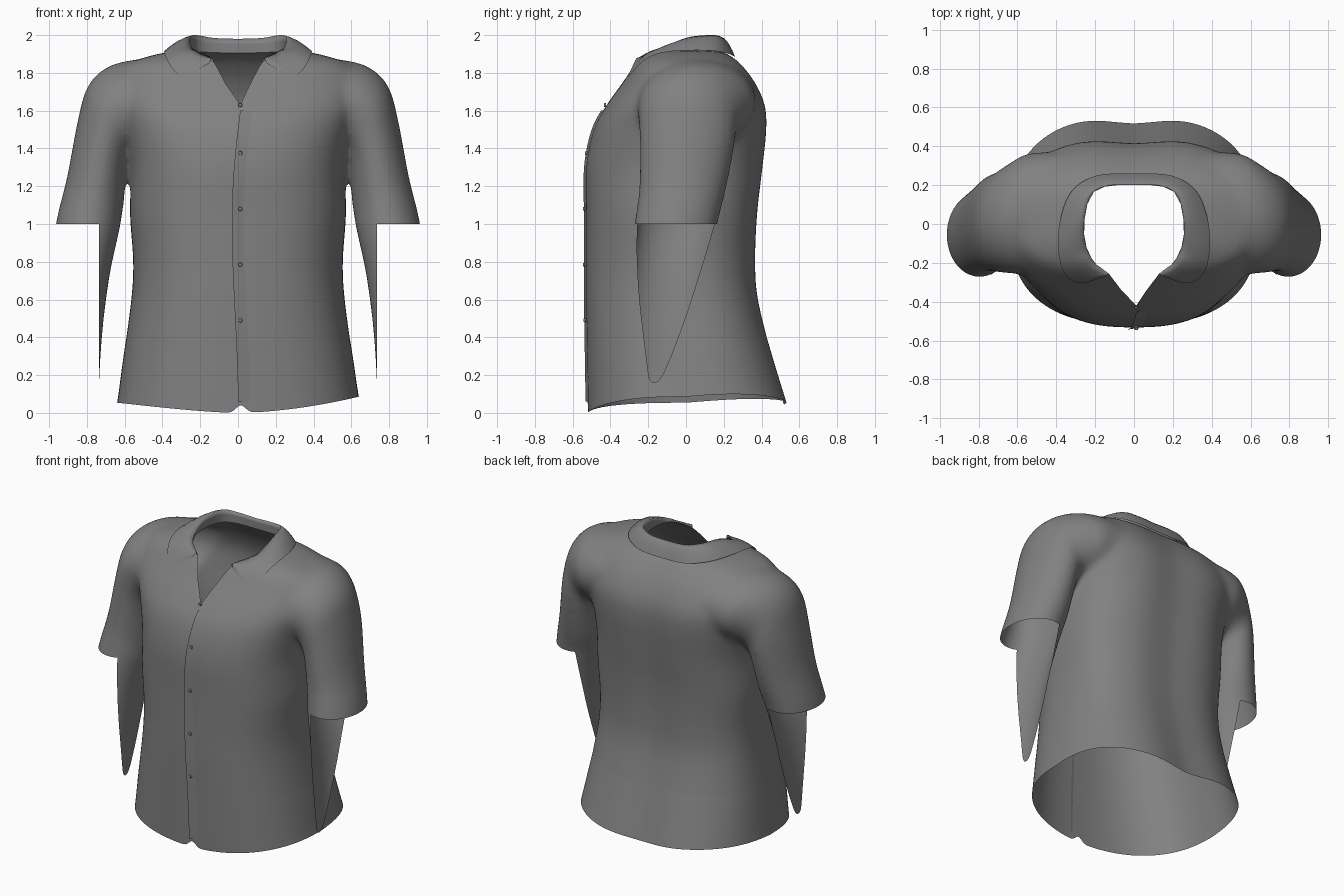
import bpy, bmesh, math
from mathutils import Vector
from mathutils.bvhtree import BVHTree

if "Cube" in bpy.data.objects:
    bpy.data.objects.remove(bpy.data.objects["Cube"])

cloth = bpy.data.materials.new("grey cloth")
cloth.use_nodes = True
GREY = (0.22, 0.22, 0.22, 1)
cloth.diffuse_color = GREY
cloth.node_tree.nodes["Principled BSDF"].inputs["Base Color"].default_value = GREY


def add_object(name, bm):
    mesh = bpy.data.meshes.new(name)
    bm.to_mesh(mesh)
    bm.free()
    obj = bpy.data.objects.new(name, mesh)
    bpy.context.collection.objects.link(obj)
    mesh.materials.append(cloth)
    for p in mesh.polygons:
        p.use_smooth = True
    return obj


def spline(a, b, c, d, t):
    return b + t / 2 * (c - a + t * (2 * a - 5 * b + 4 * c - d + t * (3 * (b - c) + d - a)))


def refine(rows, steps=5):
    """Smoothly interpolate rows of numbers."""
    padded = [rows[0]] + list(rows) + [rows[-1]]
    out = [[spline(*column, s / steps) for column in zip(*padded[i:i + 4])]
           for i in range(len(rows) - 1) for s in range(steps)]
    return out + [list(rows[-1])]


def loft(bm, rings, closed=True):
    loops = [[bm.verts.new(p) for p in ring] for ring in rings]
    n = len(loops[0])
    for lo, hi in zip(loops, loops[1:]):
        for i in range(n if closed else n - 1):
            j = (i + 1) % n
            bm.faces.new((lo[i], lo[j], hi[j], hi[i]))
    if closed:
        bm.faces.new(loops[0])
        bm.faces.new(loops[-1])


def power(v, e):
    return math.copysign(abs(v) ** e, v)


def torso_point(a, z, width, front, back):
    x = width * power(math.cos(a), .78)
    y = power(math.sin(a), .78)
    spine = 1 - .07 * math.exp(-(x / .18) ** 2)
    return (x, y * (back * spine if y > 0 else front), z)


ANGLES = [2 * math.pi * i / 64 for i in range(64)]

# Torso sections: height, half width, front depth, back depth
torso = [(-.15, .665, .515, .59), (0, .64, .52, .555), (.3, .605, .525, .475),
         (.6, .565, .53, .4), (.8, .555, .53, .385), (1.05, .572, .53, .395),
         (1.3, .57, .53, .425), (1.5, .61, .49, .445), (1.63, .66, .42, .435),
         (1.75, .66, .335, .38), (1.84, .6, .275, .31), (1.88, .5, .235, .265),
         (1.91, .37, .18, .21), (1.92, .2, .1, .12)]
# Sleeve sections: inner x, z, outer x, z, centre y, half depth
sleeve = [(.3, 1.45, .36, 1.88, .07, .3), (.49, 1.41, .58, 1.865, .055, .31),
          (.55, 1.38, .71, 1.82, .03, .285), (.575, 1.34, .8, 1.72, .01, .26),
          (.59, 1.27, .85, 1.54, .005, .25), (.608, 1.1, .905, 1.25, -.02, .23),
          (.625, .98, .965, 1, -.055, .22), (.675, .75, .99, .75, -.09, .215),
          (.71, .5, 1.03, .5, -.12, .22), (.727, .3, 1.05, .3, -.145, .22),
          (.735, .15, 1.06, .15, -.17, .22), (.75, 0, 1.07, 0, -.19, .22)]

body = bmesh.new()
loft(body, [[torso_point(a, *row) for a in ANGLES] for row in refine(torso)])
for side in (1, -1):
    loft(body, [[(side * ((xi + xo) / 2 + math.cos(a) * (xo - xi) / 2),
                  yc + d * math.sin(a),
                  (zi + zo) / 2 + math.cos(a) * (zo - zi) / 2) for a in ANGLES]
                for xi, zi, xo, zo, yc, d in refine(sleeve)])
bmesh.ops.recalc_face_normals(body, faces=body.faces)
shirt = add_object("shirt_body", body)

# Fuse torso and sleeves into one soft surface
fuse = shirt.modifiers.new("fuse", "REMESH")
fuse.mode, fuse.voxel_size, fuse.use_smooth_shade = "VOXEL", .015, True
soft = shirt.modifiers.new("soften", "SMOOTH")
soft.factor, soft.iterations = .5, 30
bpy.context.view_layer.update()
evaluated = shirt.evaluated_get(bpy.context.evaluated_depsgraph_get())
bm = bmesh.new()
bm.from_mesh(evaluated.to_mesh())
evaluated.to_mesh_clear()
shirt.modifiers.clear()
tree = BVHTree.FromBMesh(bm)


def front_y(x, z):
    return tree.ray_cast(Vector((x, -2, z)), Vector((0, 1, 0)))[0].y


def top_z(x, y):
    return tree.ray_cast(Vector((x, y, 3)), Vector((0, 0, -1)))[0].z


# Collar stations from back centre to front: fold x, y, z, then outer edge x, y
collar = refine([(0, .2, 1.98, 0, .26), (.13, .197, 1.985, .19, .25),
                 (.22, .15, 2, .32, .17), (.255, .02, 1.99, .38, .02),
                 (.25, -.1, 1.945, .39, -.13), (.21, -.19, 1.895, .36, -.25),
                 (.17, -.225, 1.87, .28, -.305), (.13, -.255, 1.845, .15, -.27)])

# Neck opening outline with the open front
half = [(s[0], s[1]) for s in collar[::3]] + [(.13, -.255), (.065, -.34)]
outline = half + [(.012, -.42)] + [(-x, y) for x, y in reversed(half[1:])]
borders = list(zip(outline, outline[1:] + outline[:1]))


def inside(x, y):
    odd = False
    for (ax, ay), (bx, by) in borders:
        if (ay > y) != (by > y) and x < ax + (y - ay) * (bx - ax) / (by - ay):
            odd = not odd
    return odd


def cut(point, normal, where):
    faces = [f for f in bm.faces if where(f.calc_center_median())]
    geom = set(faces)
    for f in faces:
        geom.update(f.edges, f.verts)
    bmesh.ops.bisect_plane(bm, geom=list(geom), plane_co=point, plane_no=normal, dist=1e-5)


def remove(where):
    faces = [f for f in bm.faces if where(f.calc_center_median())]
    bmesh.ops.delete(bm, geom=faces, context="FACES")


# Open the hem, the cuffs with their hanging inner flaps, and the neck
FLAP = .736
cut((0, 0, 0), (0, 0, 1), lambda c: abs(c.z) < .1)
cut((0, 0, 1), (0, 0, 1), lambda c: abs(c.x) > .59 and abs(c.z - 1) < .1)
for side in (1, -1):
    cut((side * FLAP, 0, 0), (1, 0, 0), lambda c: c.z < 1)
for (ax, ay), (bx, by) in borders:
    mid = Vector(((ax + bx) / 2, (ay + by) / 2, 0))
    reach = math.hypot(bx - ax, by - ay) / 2 + .03
    cut(mid, (by - ay, ax - bx, 0),
        lambda c: c.z > 1.5 and math.hypot(c.x - mid.x, c.y - mid.y) < reach)
remove(lambda c: c.z < 0 or (abs(c.x) > FLAP and c.z < 1)
       or (c.z > 1.5 and inside(c.x, c.y)))

# Curve the hem up at the sides and back, with a notch at the front
for v in bm.verts:
    x, y, z = v.co
    if z < .4 and abs(x) < .69:
        lift = (.07 + .025 * x) * (abs(x) / .64) ** 1.6 + .045 * max(y, 0) / .53
        if y < 0:
            lift += .04 * math.exp(-((x - .015) / .035) ** 2)
        v.co.z += lift * (1 - z / .4)
bm.to_mesh(shirt.data)
bm.free()
for p in shirt.data.polygons:
    p.use_smooth = True

# Folded collar: stand rising from the neck edge, fold and falling leaf, mirrored
bm = bmesh.new()
rings = []
for fx, fy, fz, ox, oy in collar:
    ground = top_z(fx, fy)
    fold = Vector((fx, fy, max(fz, ground + .015)))
    base = Vector((fx, fy, ground))
    edge = Vector((ox, oy, top_z(ox, oy) + .012))
    leaf = [fold.lerp(edge, t) + Vector((0, 0, .06 * t * (1 - t))) for t in (.25, .5, .75)]
    rings.append([base, base.lerp(fold, .6), fold] + leaf + [edge])
mirrored = [[Vector((-p.x, p.y, p.z)) for p in ring] for ring in reversed(rings[1:])]
loft(bm, mirrored + rings, closed=False)
bmesh.ops.recalc_face_normals(bm, faces=bm.faces)
add_object("collar", bm)

# Overlapping front edge of the button placket
bm = bmesh.new()
strip = []
for i in range(61):
    t = i / 60
    z = .06 + 1.54 * t
    x = .012 * t - .04 * math.sin(math.pi * t ** 1.5)
    strip.append([(x + .08 * s, front_y(x + .08 * s, z) - .011 * (1 - s) + .003 * s, z)
                  for s in (0, .25, .5, .75, 1)])
loft(bm, strip, closed=False)
add_object("placket", bm)

# Buttons
for i in range(5):
    z = min(.49 + .295 * i, 1.63)
    bm = bmesh.new()
    bmesh.ops.create_cone(bm, cap_ends=True, segments=16, radius1=.011, radius2=.009, depth=.01)
    button = add_object("button_%d" % (i + 1), bm)
    button.rotation_euler.x = math.pi / 2
    button.location = (.012, front_y(.012, z) - .01, z)
    button.select_set(True)
    bpy.context.view_layer.objects.active = button
bpy.ops.object.shade_smooth_by_angle()
